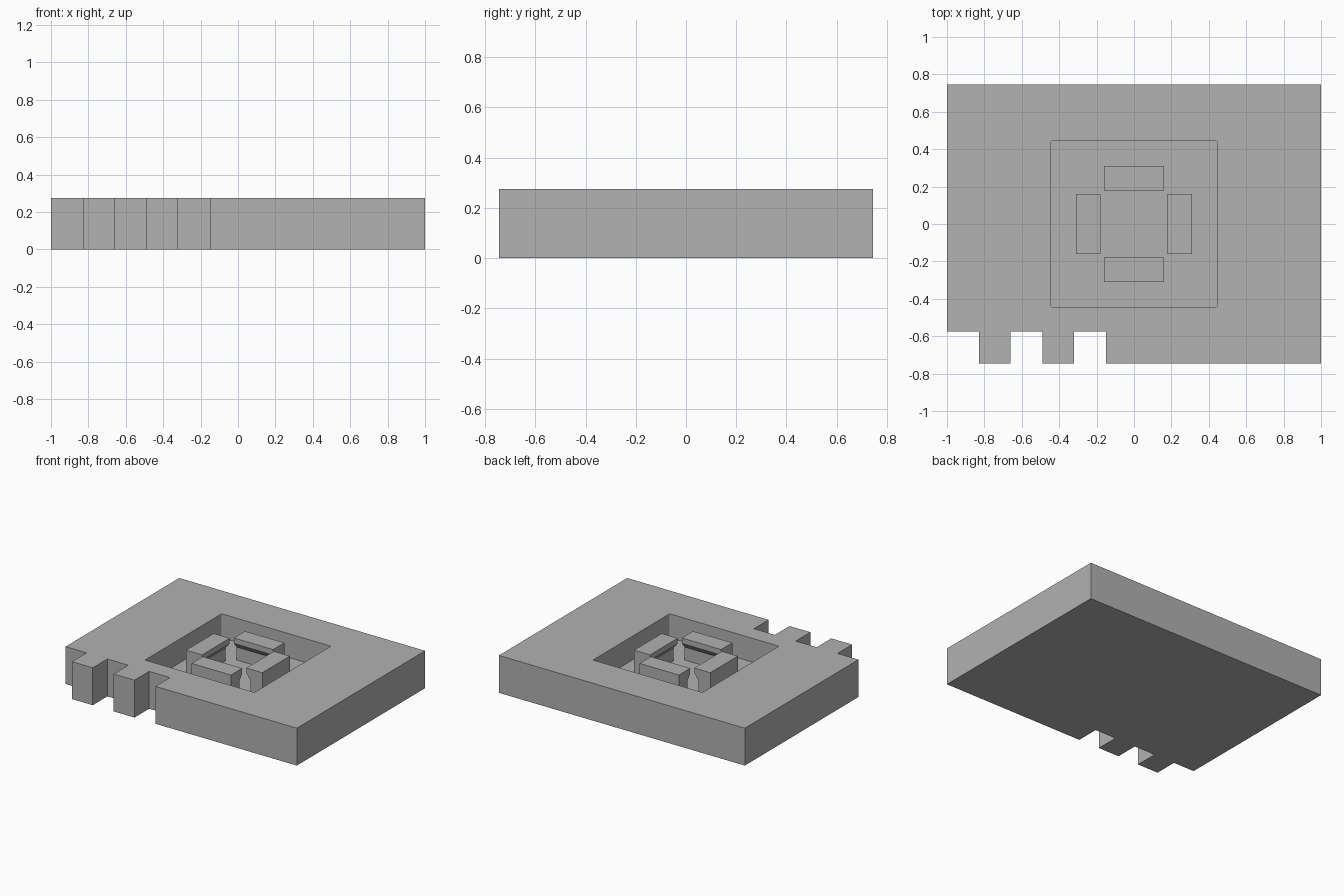
import bpy, bmesh, math
from mathutils import Matrix, Vector

if "Cube" in bpy.data.objects:
    bpy.data.objects.remove(bpy.data.objects["Cube"])

THICK, FLOOR, HALF_Y = 0.275, 0.10, 0.745

grey = bpy.data.materials.new("grey")
grey.diffuse_color = (0.445, 0.445, 0.445, 1)
grey.use_nodes = True
grey.node_tree.nodes["Principled BSDF"].inputs["Base Color"].default_value = grey.diffuse_color


def prism(name, points, direction, matrix=Matrix()):
    """Extrude a closed 3D outline along a direction."""
    bm = bmesh.new()
    face = bm.faces.new([bm.verts.new(p) for p in points])
    ext = bmesh.ops.extrude_face_region(bm, geom=[face])
    moved = [v for v in ext["geom"] if isinstance(v, bmesh.types.BMVert)]
    bmesh.ops.translate(bm, verts=moved, vec=Vector(direction))
    bmesh.ops.transform(bm, matrix=matrix, verts=bm.verts)
    bmesh.ops.recalc_face_normals(bm, faces=bm.faces)
    mesh = bpy.data.meshes.new(name)
    bm.to_mesh(mesh)
    bm.free()
    mesh.materials.append(grey)
    obj = bpy.data.objects.new(name, mesh)
    bpy.context.collection.objects.link(obj)
    return obj


# Plate outline: square notches alternate along the left part of the front edge
step = 0.17
inner = -HALF_Y + step
outline = [(1, HALF_Y, 0), (-1, HALF_Y, 0)]
for i in range(3):
    x = -1 + 2 * i * step
    outline += [(x, inner, 0), (x + step, inner, 0), (x + step, -HALF_Y, 0)]
    if i < 2:
        outline.append((x + 2 * step, -HALF_Y, 0))
outline.append((1, -HALF_Y, 0))
plate = prism("notched_plate", outline, (0, 0, THICK))

# Recess cutter: square with tiny rounded corners
half, radius = 0.445, 0.01
corners = []
for q in range(4):
    centre = Matrix.Rotation(q * math.pi / 2, 3, 'Z') @ Vector((half - radius, half - radius, FLOOR))
    for k in range(4):
        a = (q + k / 3) * math.pi / 2
        corners.append(centre + radius * Vector((math.cos(a), math.sin(a), 0)))
cutter = prism("recess_cutter", corners, (0, 0, 0.4))
cutter.hide_render = True
cutter.hide_set(True)
cut = plate.modifiers.new("recess", 'BOOLEAN')
cut.operation = 'DIFFERENCE'
cut.solver = 'EXACT'
cut.object = cutter

# Four clips with hooks overhanging toward the centre
profile = [(0.31, FLOOR), (0.31, THICK), (0.18, THICK),
           (0.18, 0.235), (0.213, 0.195), (0.213, FLOOR)]
for i, side in enumerate(("right", "back", "left", "front")):
    prism(side + "_clip", [(r, -0.16, z) for r, z in profile], (0, 0.32, 0),
          Matrix.Rotation(i * math.pi / 2, 4, 'Z'))
